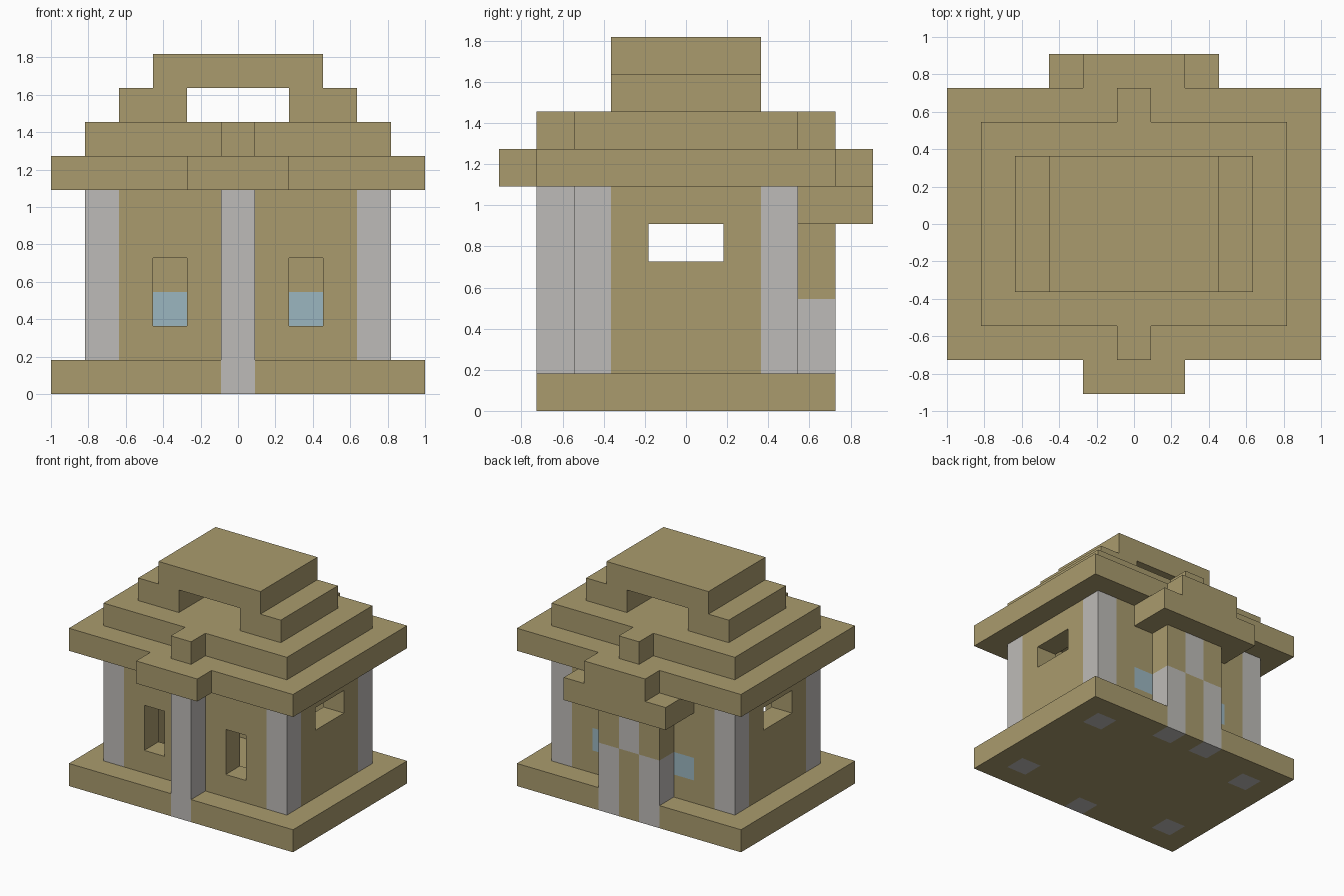
import bpy
import bmesh
import math
from mathutils import Vector

cube = bpy.data.objects.get("Cube")
if cube:
    bpy.data.objects.remove(cube, do_unlink=True)

UNIT = 2 / 11  # edge of one building block


def make_material(name, rgb):
    mat = bpy.data.materials.new(name)
    mat.use_nodes = True
    color = (*rgb, 1.0)
    mat.diffuse_color = color
    mat.node_tree.nodes["Principled BSDF"].inputs["Base Color"].default_value = color
    return mat


SAND, STONE, GLASS = range(3)
MATERIALS = [
    make_material("sandstone", (0.40, 0.33, 0.155)),
    make_material("pale_stone", (0.515, 0.50, 0.48)),
    make_material("blue_glass", (0.33, 0.47, 0.53)),
]

blocks = {}  # block position -> (part name, colour)


def block_range(xs, ys, zs):
    """All block positions in three half-open ranges."""
    return [(x, y, z) for x in range(*xs) for y in range(*ys) for z in range(*zs)]


def add(part, xs, ys, zs, colour=SAND):
    for pos in block_range(xs, ys, zs):
        blocks[pos] = (part, colour)


def centred(part, half, ys, zs, colour=SAND):
    """A slab centred on x, reaching `half` blocks to each side of the middle one."""
    add(part, (-half, half + 1), ys, zs, colour)


def carve(xs, ys, zs):
    for pos in block_range(xs, ys, zs):
        blocks.pop(pos, None)


# Base slab and hollow walls
centred("base", 5, (-4, 4), (0, 1))
centred("walls", 4, (-3, 3), (1, 6))
carve((-3, 4), (-2, 2), (1, 6))

# Openings, glass and corner columns, mirrored left and right
for side in (-1, 1):
    x = 2 * side
    carve((x, x + 1), (-3, -2), (2, 4))
    add("back_windows", (x, x + 1), (2, 3), (2, 3), GLASS)
    x = 4 * side
    carve((x, x + 1), (-1, 1), (4, 5))
    for y in (-3, 2):
        add("corner_columns", (x, x + 1), (y, y + 1), (0, 6), STONE)

# Front column
centred("front_column", 0, (-4, -3), (0, 6), STONE)

# Back porch: chequered stone panel under a projecting slab
centred("porch", 1, (3, 4), (1, 5))
centred("porch", 0, (3, 4), (3, 5), STONE)
for x in (-1, 1):
    add("porch", (x, x + 1), (3, 4), (0, 3), STONE)
centred("porch_roof", 2, (3, 5), (5, 6))

# Stepped roof
centred("eaves", 5, (-4, 4), (6, 7))
centred("eaves", 1, (-5, 5), (6, 7))
centred("middle_tier", 4, (-3, 3), (7, 8))
centred("middle_tier", 0, (-4, 4), (7, 8))
centred("upper_tier", 3, (-2, 2), (8, 9))
carve((-1, 2), (-2, 2), (8, 9))
centred("roof_cap", 2, (-2, 2), (9, 10))


def build(part):
    """Skin the exposed block sides of one part and merge the flat areas."""
    bm = bmesh.new()
    verts = {}

    def corner(point):
        key = tuple(round(c * 2) for c in point)
        if key not in verts:
            verts[key] = bm.verts.new(point * UNIT)
        return verts[key]

    for pos, (owner, colour) in blocks.items():
        if owner != part:
            continue
        centre = Vector(pos) + Vector((0, 0.5, 0.5))
        for axis in range(3):
            for sign in (-1, 1):
                n = Vector((0, 0, 0))
                n[axis] = sign
                if tuple(int(p + d) for p, d in zip(pos, n)) in blocks:
                    continue
                u = Vector((0, 0, 0))
                u[(axis + 1) % 3] = 1
                v = n.cross(u)
                quad = [centre + (n + a * u + b * v) / 2
                        for a, b in ((-1, -1), (1, -1), (1, 1), (-1, 1))]
                bm.faces.new([corner(p) for p in quad]).material_index = colour
    bmesh.ops.dissolve_limit(bm, angle_limit=math.radians(1), verts=bm.verts[:],
                             edges=bm.edges[:], delimit={'MATERIAL'})
    mesh = bpy.data.meshes.new(part)
    bm.to_mesh(mesh)
    bm.free()
    for mat in MATERIALS:
        mesh.materials.append(mat)
    bpy.context.collection.objects.link(bpy.data.objects.new(part, mesh))


for part_name in dict.fromkeys(owner for owner, _ in blocks.values()):
    build(part_name)
